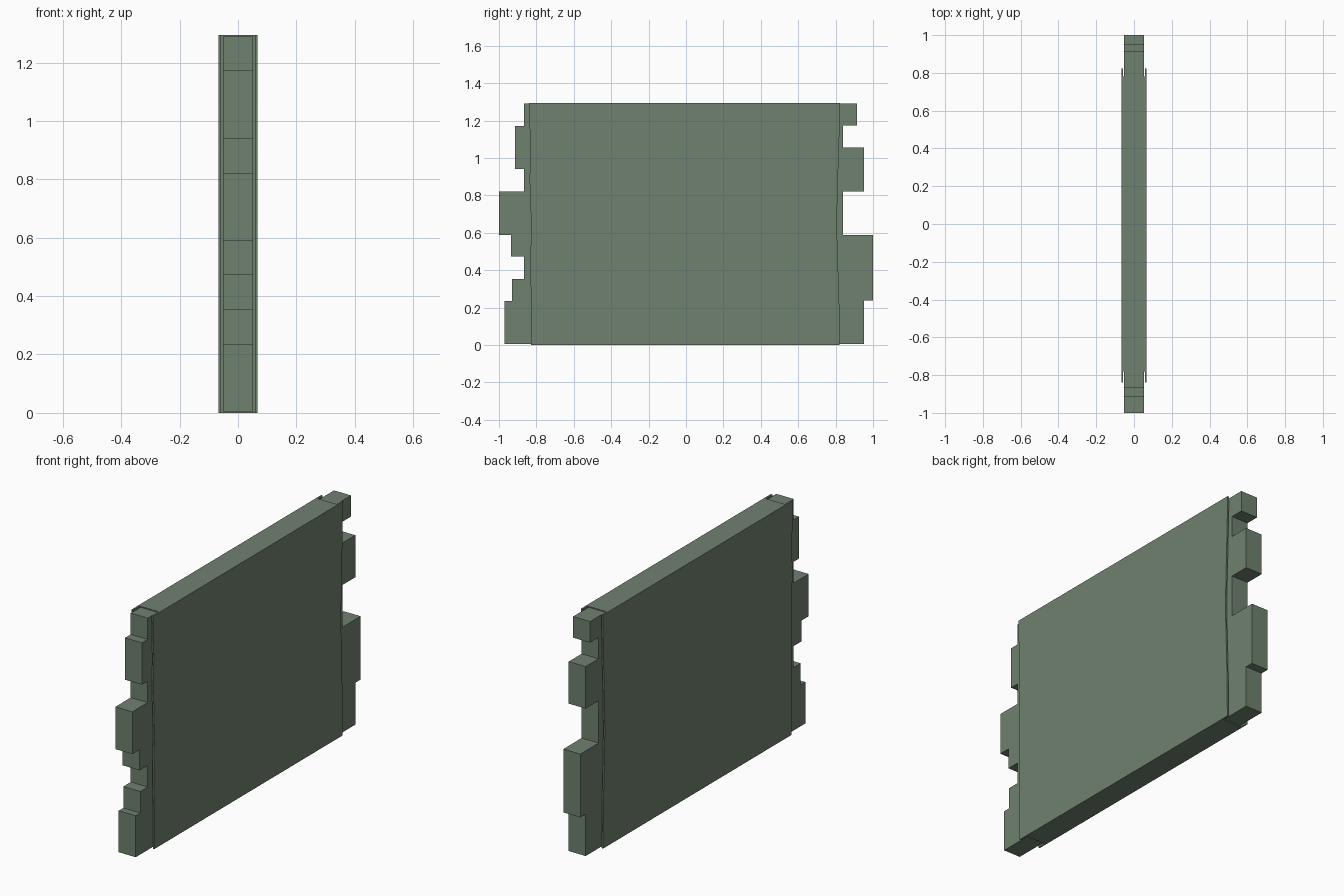
import bpy, bmesh

if "Cube" in bpy.data.objects:
    bpy.data.objects.remove(bpy.data.objects["Cube"])

mat = bpy.data.materials.new("grey_green")
mat.diffuse_color = (0.16, 0.22, 0.16, 1)
mat.use_nodes = True
mat.node_tree.nodes["Principled BSDF"].inputs["Base Color"].default_value = mat.diffuse_color


def finish(name, bm):
    bmesh.ops.recalc_face_normals(bm, faces=bm.faces)
    mesh = bpy.data.meshes.new(name)
    bm.to_mesh(mesh)
    bm.free()
    mesh.materials.append(mat)
    obj = bpy.data.objects.new(name, mesh)
    bpy.context.collection.objects.link(obj)
    return obj


def loft(name, rings):
    """Join matching rings of points and cap both ends."""
    bm = bmesh.new()
    loops = [[bm.verts.new(p) for p in ring] for ring in rings]
    n = len(loops[0])
    for a, b in zip(loops, loops[1:]):
        for i in range(n):
            j = (i + 1) % n
            bm.faces.new((a[i], a[j], b[j], b[i]))
    bm.faces.new(loops[0])
    bm.faces.new(loops[-1])
    return finish(name, bm)


# Wall panel: H-shaped section with grooved ends and slightly wavy lips
OUT, INN, GROOVE = 0.067, 0.058, 0.78


def panel_ring(z, y0, y1):
    return [(x, y, z) for x, y in (
        (-OUT, y0), (-INN, y0), (-INN, -GROOVE), (INN, -GROOVE),
        (INN, y0), (OUT, y0), (OUT, y1), (INN, y1),
        (INN, GROOVE), (-INN, GROOVE), (-INN, y1), (-OUT, y1))]


levels = [(0, -0.829, 0.821), (0.2, -0.828, 0.82), (0.42, -0.832, 0.813),
          (0.65, -0.828, 0.806), (0.88, -0.836, 0.812),
          (1.06, -0.833, 0.818), (1.295, -0.839, 0.824)]
loft("wall_panel", [panel_ring(*lv) for lv in levels])


# Toothed brick ends sitting in the grooves: (top height, reach) steps
def toothed_end(name, side, steps):
    pts, z = [(side * (GROOVE - 0.002), 0.005)], 0.005
    for top, reach in steps:
        pts += [(side * reach, z), (side * reach, top)]
        z = top
    pts.append((side * (GROOVE - 0.002), z))
    loft(name, [[(x, y, h) for y, h in pts] for x in (-0.052, 0.052)])


toothed_end("front_brick_end", -1, [
    (0.235, 0.97), (0.354, 0.93), (0.473, 0.865), (0.588, 0.935),
    (0.822, 1.0), (0.94, 0.865), (1.172, 0.915), (1.29, 0.865)])
toothed_end("back_brick_end", 1, [
    (0.237, 0.953), (0.588, 1.0), (0.822, 0.84),
    (1.055, 0.953), (1.173, 0.84), (1.29, 0.915)])
